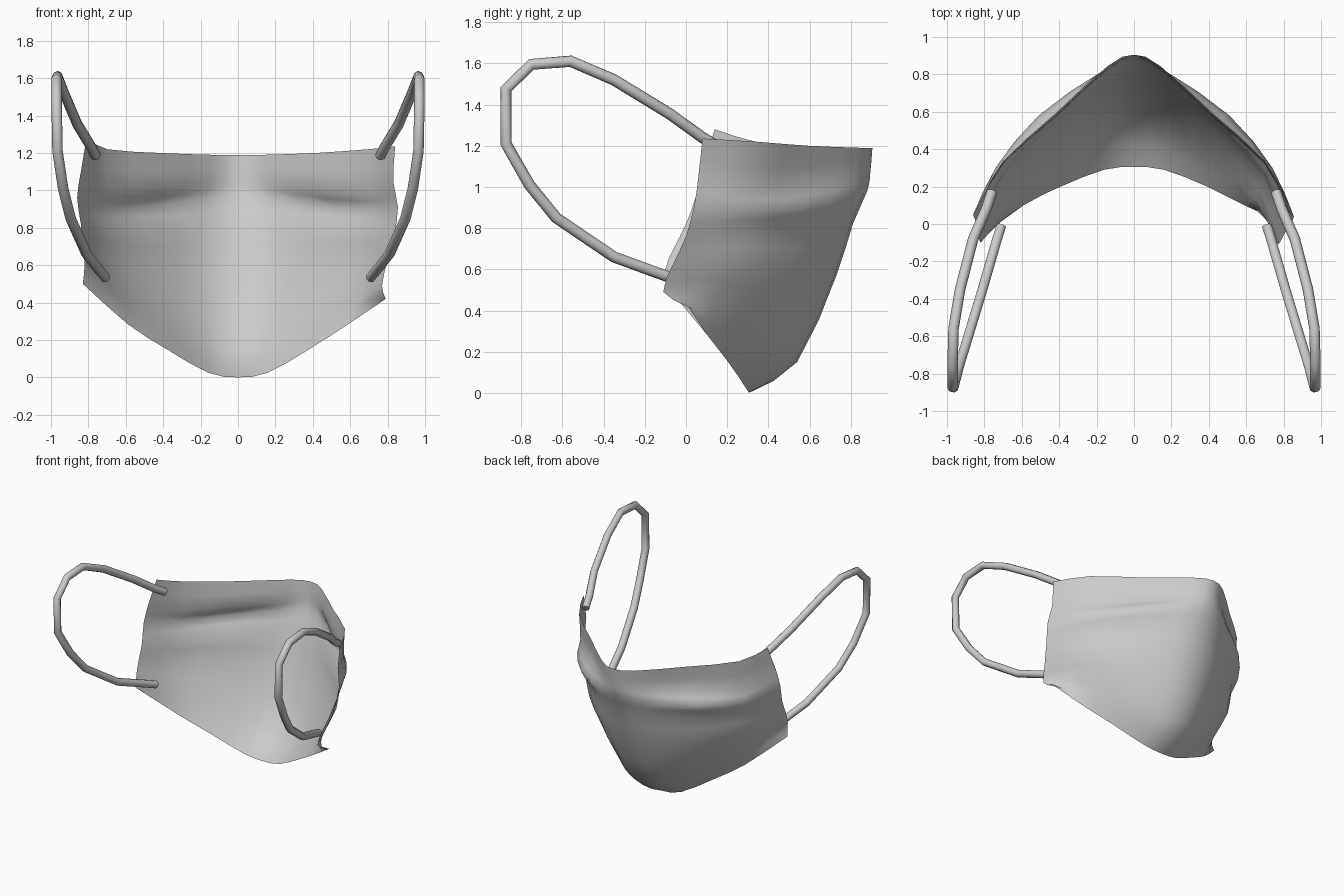
import bpy, bmesh
from mathutils import Vector as V

if "Cube" in bpy.data.objects:
    bpy.data.objects.remove(bpy.data.objects["Cube"])

# mask rows from top to bottom: centre line outwards, half width
rows = [
    [(0, .905, 1.19), (.14, .845, 1.19), (.42, .59, 1.20), (.70, .335, 1.22)],
    [(0, .895, 1.07), (.15, .82, 1.05), (.42, .57, 1.01), (.70, .32, 1.00)],
    [(0, .88, .98), (.18, .81, .95), (.51, .58, .91), (.74, .30, .90)],
    [(0, .81, .82), (.20, .745, .80), (.49, .51, .79), (.70, .27, .78)],
    [(0, .73, .57), (.20, .68, .57), (.46, .49, .59), (.70, .23, .63)],
    [(0, .54, .15), (.18, .50, .19), (.43, .34, .32), (.64, .14, .44)],
    [(0, .305, 0), (.16, .29, .025), (.38, .205, .15), (.59, .10, .285)],
]
# the two side edges differ slightly
right_edge = [(.84, .08, 1.235), (.83, .06, 1.05), (.855, .04, .91), (.835, 0, .76),
              (.80, -.06, .63), (.77, -.11, .49), (.79, .01, .42)]
left_edge = [(-.81, .14, 1.28), (-.84, .08, 1.10), (-.86, .05, .96), (-.84, 0, .82),
             (-.83, -.06, .70), (-.82, -.10, .60), (-.83, -.08, .50)]


def spline(pts, steps):
    """Smooth curve through the points."""
    p = [V(q) for q in pts]
    p = [2 * p[0] - p[1]] + p + [2 * p[-1] - p[-2]]
    out = []
    for i in range(1, len(p) - 2):
        a, b, c, d = p[i - 1:i + 3]
        for k in range(steps):
            t = k / steps
            out.append(.5 * (2 * b + (c - a) * t + (2 * a - 5 * b + 4 * c - d) * t * t
                             + (3 * b - a - 3 * c + d) * t ** 3))
    return out + [p[-2]]


# cloth sheet
full = []
for row, r, l in zip(rows, right_edge, left_edge):
    left = [(-x, y, z) for x, y, z in reversed(row[1:])]
    full.append(spline([l] + left + row + [r], 2))
columns = [spline(c, 2) for c in zip(*full)]
bm = bmesh.new()
grid = [[bm.verts.new(p) for p in c] for c in columns]
for a, b in zip(grid, grid[1:]):
    for j in range(len(a) - 1):
        bm.faces.new((a[j], a[j + 1], b[j + 1], b[j])).smooth = True
bm.normal_update()
if sum(f.normal.y for f in bm.faces) < 0:
    bmesh.ops.reverse_faces(bm, faces=bm.faces)
me = bpy.data.meshes.new("mask_cloth")
bm.to_mesh(me)
bm.free()
bpy.context.collection.objects.link(bpy.data.objects.new("mask_cloth", me))

# ear loops
loop = [(.76, .17, 1.185), (.79, .08, 1.24), (.86, -.08, 1.355), (.93, -.35, 1.52),
        (.965, -.56, 1.61), (.97, -.75, 1.595), (.97, -.874, 1.475), (.965, -.874, 1.21),
        (.935, -.76, 1.01), (.895, -.63, .85), (.81, -.35, .66), (.735, -.09, .565),
        (.71, -.01, .535)]
for side, name in ((1, "ear_loop_right"), (-1, "ear_loop_left")):
    cu = bpy.data.curves.new(name, 'CURVE')
    cu.dimensions = '3D'
    cu.bevel_depth = .028
    cu.bevel_resolution = 2
    cu.use_fill_caps = True
    sp = cu.splines.new('POLY')
    sp.points.add(len(loop) - 1)
    for p, (x, y, z) in zip(sp.points, loop):
        p.co = (side * x, y, z, 1)
    sp.use_smooth = True
    bpy.context.collection.objects.link(bpy.data.objects.new(name, cu))
